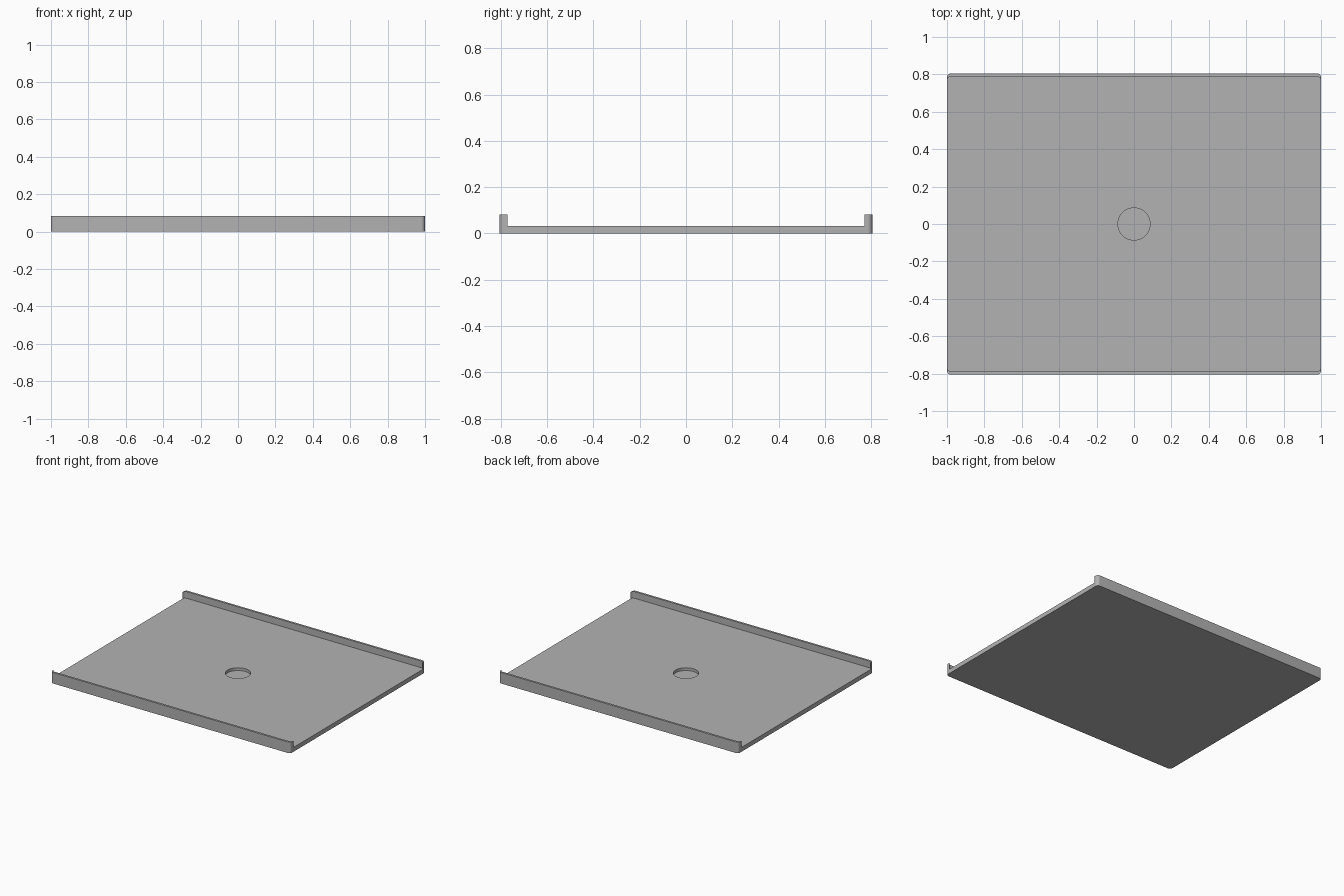
import bpy, bmesh, math

cube = bpy.data.objects.get("Cube")
if cube:
    bpy.data.objects.remove(cube, do_unlink=True)

HALF_X, HALF_Y = 1.0, 0.805
RIM_TOP, FLOOR_TOP = 0.083, 0.033
WALL = 0.016

grey = bpy.data.materials.new("light grey")
grey.use_nodes = True
colour = (0.448, 0.448, 0.448, 1)
grey.diffuse_color = colour
grey.node_tree.nodes["Principled BSDF"].inputs["Base Color"].default_value = colour


def rounded_rectangle(hx, hy, r, steps=8):
    points = []
    for i, (sx, sy) in enumerate([(1, 1), (-1, 1), (-1, -1), (1, -1)]):
        for k in range(steps + 1):
            a = math.pi / 2 * (i + k / steps)
            points.append((sx * (hx - r) + r * math.cos(a),
                           sy * (hy - r) + r * math.sin(a)))
    return points


def circle(r, steps=64):
    return [(r * math.cos(2 * math.pi * k / steps),
             r * math.sin(2 * math.pi * k / steps)) for k in range(steps)]


def prism(name, outline, z0, z1):
    bm = bmesh.new()
    face = bm.faces.new([bm.verts.new((x, y, z0)) for x, y in outline])
    top = bmesh.ops.extrude_face_region(bm, geom=[face])["geom"]
    for v in top:
        if isinstance(v, bmesh.types.BMVert):
            v.co.z = z1
    bmesh.ops.recalc_face_normals(bm, faces=bm.faces)
    mesh = bpy.data.meshes.new(name)
    bm.to_mesh(mesh)
    bm.free()
    mesh.materials.append(grey)
    obj = bpy.data.objects.new(name, mesh)
    bpy.context.collection.objects.link(obj)
    return obj


# Solid tray blank with softly rounded corners
tray = prism("tray", rounded_rectangle(HALF_X, HALF_Y, 0.022), 0, RIM_TOP)

# Channel between the two long rims, open at both ends, and the shallow round recess
cutters = [
    prism("channel_cutter", rounded_rectangle(HALF_X + 0.0005, HALF_Y - WALL, 0.024),
          FLOOR_TOP, RIM_TOP + 0.1),
    prism("recess_cutter", circle(0.086), 0.012, RIM_TOP + 0.1),
]

bpy.ops.object.select_all(action="DESELECT")
bpy.context.view_layer.objects.active = tray
tray.select_set(True)
for cutter in cutters:
    cutter.hide_render = True
    cut = tray.modifiers.new("cut", "BOOLEAN")
    cut.operation = "DIFFERENCE"
    cut.solver = "EXACT"
    cut.object = cutter
    bpy.ops.object.modifier_apply(modifier=cut.name)
    bpy.data.objects.remove(cutter, do_unlink=True)

bpy.ops.object.shade_smooth_by_angle(angle=math.radians(30))
